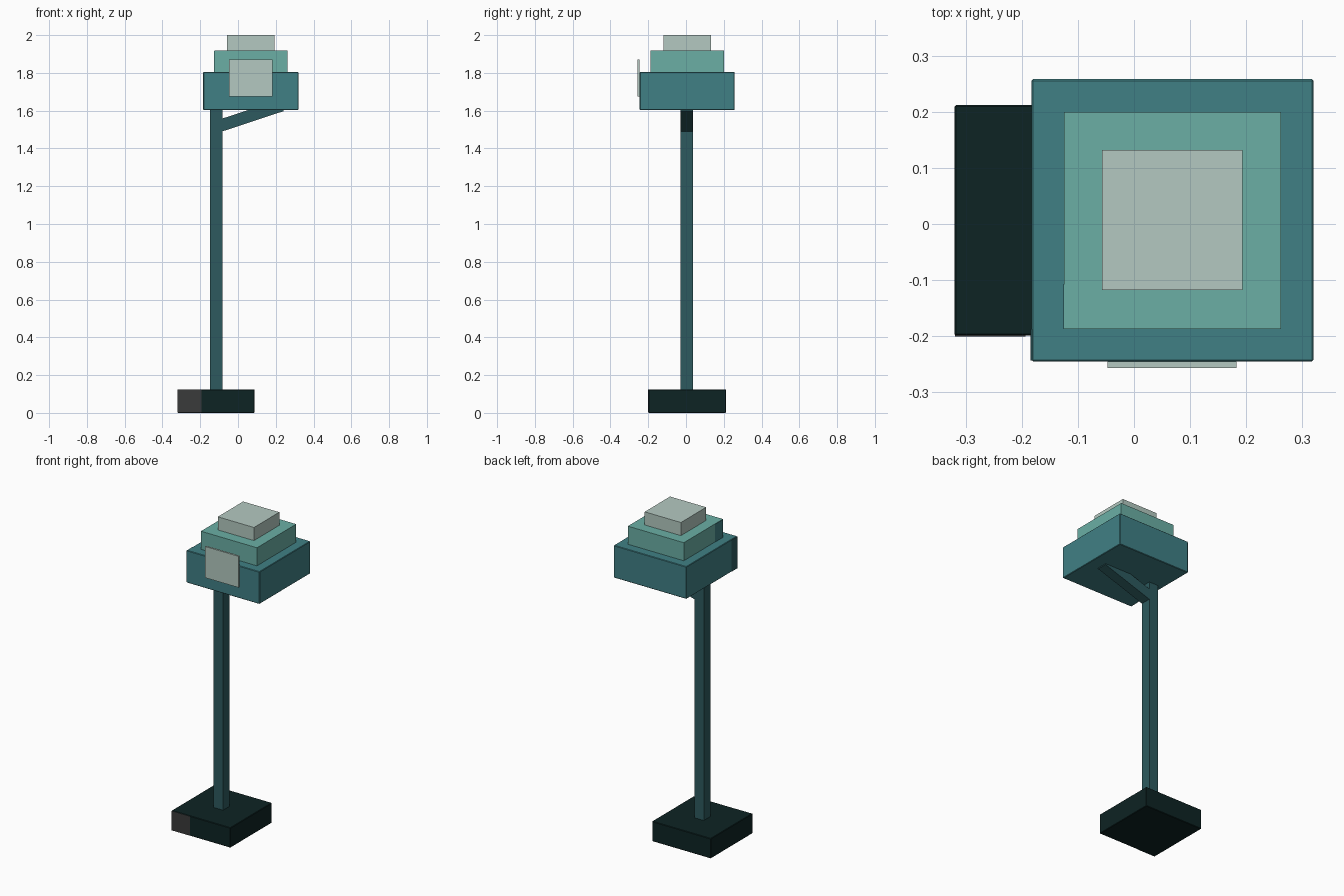
import bpy, bmesh

if "Cube" in bpy.data.objects:
    bpy.data.objects.remove(bpy.data.objects["Cube"])


def material(name, rgb):
    m = bpy.data.materials.new(name)
    m.diffuse_color = (*rgb, 1.0)
    m.use_nodes = True
    m.node_tree.nodes["Principled BSDF"].inputs["Base Color"].default_value = m.diffuse_color
    return m


PALE = material("pale_sage", (0.456, 0.584, 0.533))
AQUA = material("aqua", (0.147, 0.429, 0.376))
TEAL = material("teal", (0.051, 0.216, 0.235))
DEEP = material("deep_teal", (0.026, 0.102, 0.112))
DARK = material("dark_green", (0.004, 0.017, 0.017))
GREY = material("charcoal", (0.042, 0.043, 0.043))


def prism(name, profile, y0, y1, mat, bevel=0.0):
    """Extrude a closed x-z profile along y."""
    bm = bmesh.new()
    face = bm.faces.new([bm.verts.new((x, y0, z)) for x, z in profile])
    ext = bmesh.ops.extrude_face_region(bm, geom=[face])
    for v in ext["geom"]:
        if isinstance(v, bmesh.types.BMVert):
            v.co.y = y1
    bmesh.ops.recalc_face_normals(bm, faces=bm.faces)
    mesh = bpy.data.meshes.new(name)
    bm.to_mesh(mesh)
    bm.free()
    mesh.materials.append(mat)
    obj = bpy.data.objects.new(name, mesh)
    bpy.context.collection.objects.link(obj)
    if bevel:
        mod = obj.modifiers.new("edge", "BEVEL")
        mod.width = bevel
        mod.segments = 1
    return obj


def box(name, x, y, z, mat, bevel=0.0):
    profile = [(x[0], z[0]), (x[1], z[0]), (x[1], z[1]), (x[0], z[1])]
    return prism(name, profile, y[0], y[1], mat, bevel)


# Foot with a grey painted patch on its front
box("base", (-0.32, 0.087), (-0.199, 0.212), (0, 0.125), DARK, 0.003)
box("base_patch", (-0.319, -0.193), (-0.2005, -0.198), (0.002, 0.123), GREY)

# Upright post and slanted brace
box("post", (-0.148, -0.083), (-0.029, 0.036), (0.12, 1.61), DEEP)
prism("brace", [(-0.09, 1.488), (0.24, 1.597), (0.24, 1.615), (0.09, 1.615), (-0.09, 1.556)],
      -0.029, 0.036, DEEP)

# Stepped head, each tier centred on the same axis
box("head_lower", (-0.183, 0.32), (-0.245, 0.258), (1.603, 1.805), TEAL, 0.003)
box("head_middle", (-0.125, 0.262), (-0.187, 0.2), (1.8, 1.918), AQUA)
box("head_cap", (-0.057, 0.193), (-0.118, 0.132), (1.913, 2.0), PALE)

# Painted strips on the left sides of the two larger tiers
box("lower_strip", (-0.1845, -0.182), (-0.243, -0.187), (1.605, 1.803), DEEP)
box("middle_strip", (-0.1265, -0.124), (-0.186, -0.108), (1.805, 1.917), TEAL)

# Front panel
box("front_panel", (-0.047, 0.183), (-0.257, -0.245), (1.675, 1.87), PALE)
